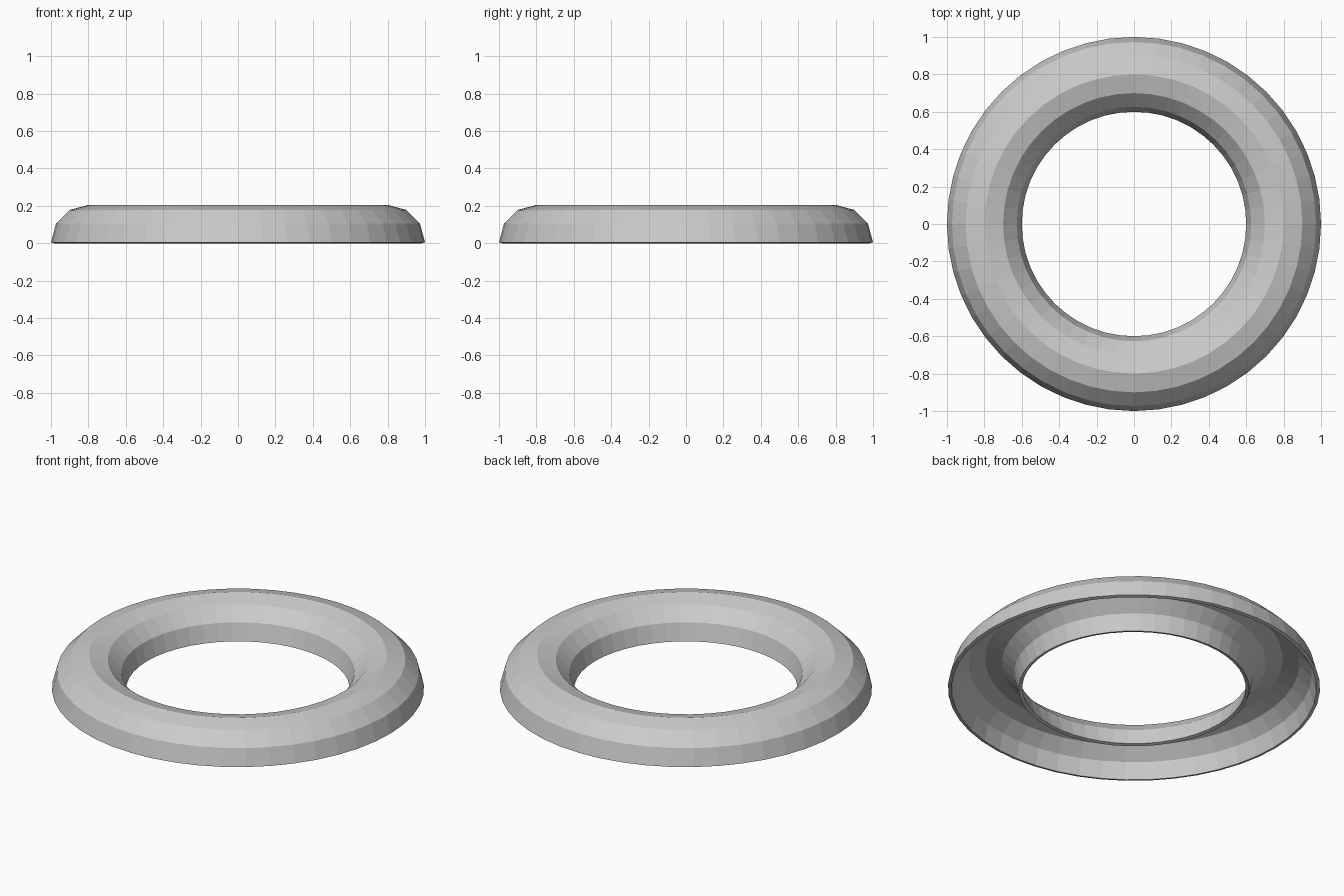
import bpy
import math

if "Cube" in bpy.data.objects:
    bpy.data.objects.remove(bpy.data.objects["Cube"])

MAJOR, MINOR, THICK = 0.8, 0.2, 0.02
AROUND, ARC = 48, 6
LIFT = THICK * math.sin(math.pi / ARC / 2)  # the slanted rim dips below the arc ends

# Upper half of a ring tube, open underneath
verts = []
for i in range(AROUND):
    t = 2 * math.pi * i / AROUND
    for j in range(ARC + 1):
        a = math.pi * j / ARC
        r = MAJOR + MINOR * math.cos(a)
        verts.append((r * math.cos(t), r * math.sin(t), LIFT + MINOR * math.sin(a)))


def idx(i, j):
    return (i % AROUND) * (ARC + 1) + j


faces = [(idx(i, j), idx(i + 1, j), idx(i + 1, j + 1), idx(i, j + 1))
         for i in range(AROUND) for j in range(ARC)]

mesh = bpy.data.meshes.new("half_ring_shell")
mesh.from_pydata(verts, [], faces)
mesh.update()
ring = bpy.data.objects.new("half_ring_shell", mesh)
bpy.context.collection.objects.link(ring)

# Thin wall, thickened inwards
wall = ring.modifiers.new("wall", "SOLIDIFY")
wall.thickness = THICK
wall.offset = -1
